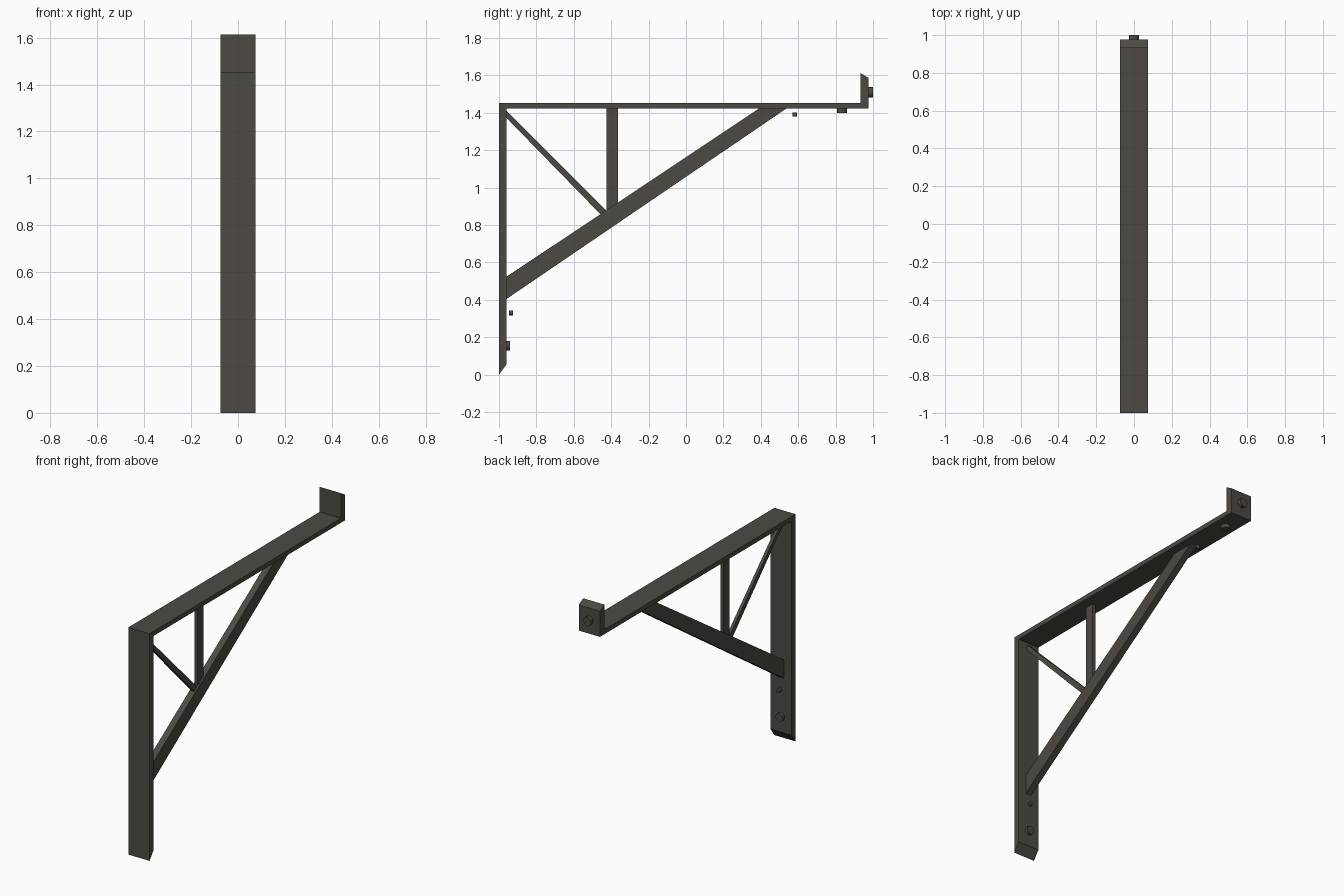
import bpy, bmesh, math
from mathutils import Matrix, Vector

if "Cube" in bpy.data.objects:
    bpy.data.objects.remove(bpy.data.objects["Cube"])

iron = bpy.data.materials.new("dark iron")
iron.diffuse_color = (0.074, 0.068, 0.056, 1)
iron.use_nodes = True
iron.node_tree.nodes["Principled BSDF"].inputs["Base Color"].default_value = iron.diffuse_color


def finish(name, bm):
    bmesh.ops.recalc_face_normals(bm, faces=bm.faces)
    me = bpy.data.meshes.new(name)
    bm.to_mesh(me)
    bm.free()
    me.materials.append(iron)
    ob = bpy.data.objects.new(name, me)
    bpy.context.collection.objects.link(ob)
    return ob


def plate(name, profile, half_width):
    """Side profile of (y, z) points extruded evenly across x."""
    bm = bmesh.new()
    face = bm.faces.new([bm.verts.new((-half_width, y, z)) for y, z in profile])
    ext = bmesh.ops.extrude_face_region(bm, geom=[face])
    verts = [v for v in ext["geom"] if isinstance(v, bmesh.types.BMVert)]
    bmesh.ops.translate(bm, verts=verts, vec=(2 * half_width, 0, 0))
    return finish(name, bm)


def bolt(name, y, z, axis, radius, depth):
    """Round bolt head centred on (y, z), pointing along the axis."""
    bm = bmesh.new()
    rot = Vector((0, 0, 1)).rotation_difference(Vector(axis)).to_matrix().to_4x4()
    bmesh.ops.create_cone(bm, cap_ends=True, segments=16, radius1=radius,
                          radius2=radius, depth=depth,
                          matrix=Matrix.Translation((0, y, z)) @ rot)
    for f in bm.faces:
        f.smooth = len(f.verts) == 4
    for e in bm.edges:
        e.smooth = all(len(f.verts) == 4 for f in e.link_faces)
    return finish(name, bm)


# Upright, shelf arm and upturned lip in one bent bar
plate("bracket_frame", [(-1, 0), (-0.96, 0.055), (-0.96, 1.423), (0.976, 1.423),
                        (0.976, 1.587), (0.932, 1.613), (0.932, 1.453), (-1, 1.453)], 0.075)
# Main diagonal brace
plate("main_brace", [(-0.962, 0.403), (0.54, 1.425), (0.393, 1.425), (-0.962, 0.522)], 0.021)
# Inner struts
plate("vertical_strut", [(-0.425, 0.85), (-0.364, 0.88), (-0.364, 1.425), (-0.425, 1.425)], 0.01)
plate("diagonal_strut", [(-0.962, 1.375), (-0.45, 0.85), (-0.415, 0.865), (-0.962, 1.412)], 0.01)

# Bolt heads
Y, Z = (0, 1, 0), (0, 0, 1)
bolt("lip_bolt", 0.986, 1.51, Y, 0.027, 0.028)
bolt("arm_bolt", 0.835, 1.413, Z, 0.027, 0.026)
bolt("arm_small_bolt", 0.582, 1.39, Z, 0.012, 0.022)
bolt("upright_bolt", -0.952, 0.155, Y, 0.026, 0.024)
bolt("upright_small_bolt", -0.936, 0.33, Y, 0.013, 0.022)
